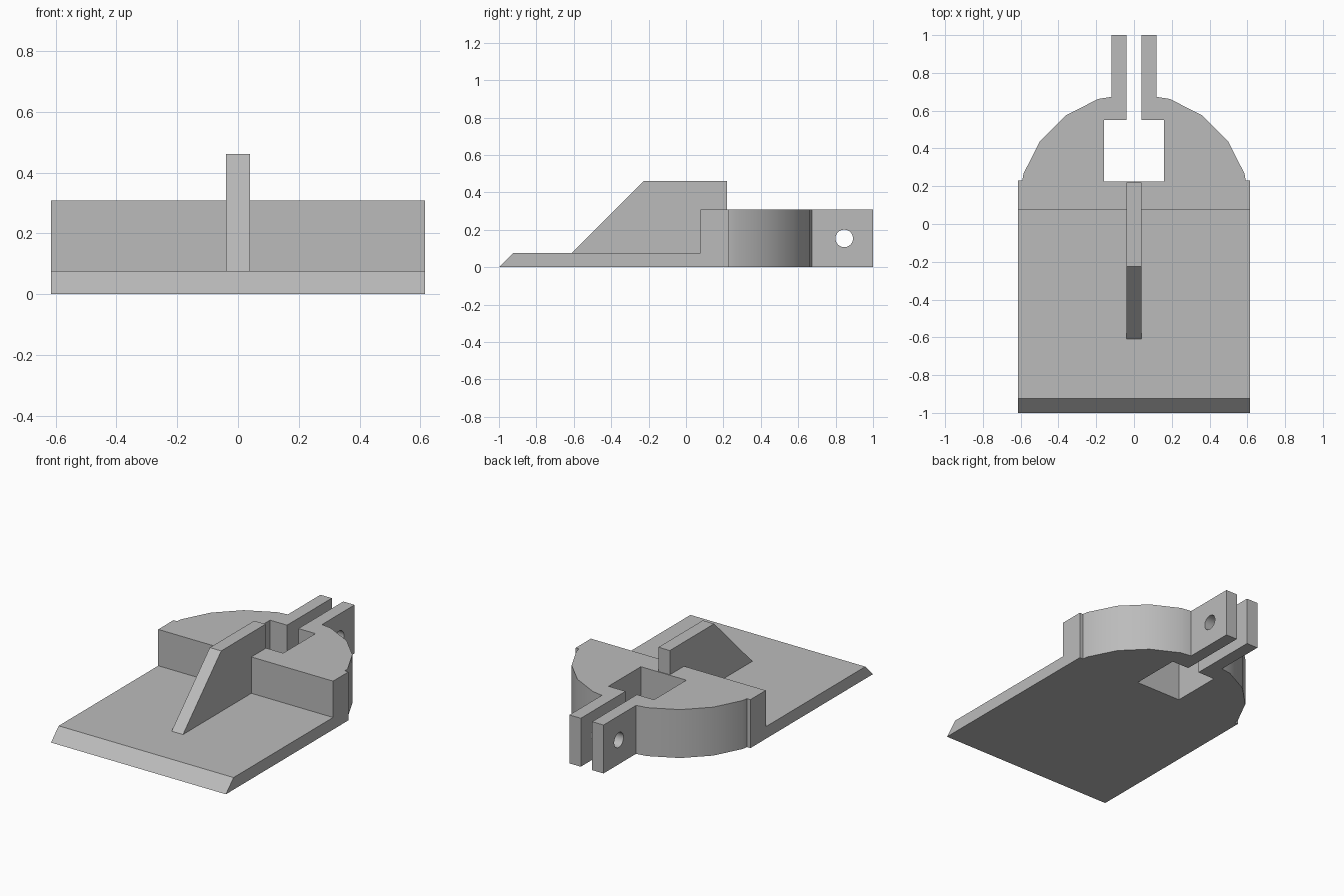
import bpy, bmesh, math
from mathutils import Vector

cube = bpy.data.objects.get("Cube")
if cube:
    bpy.data.objects.remove(cube, do_unlink=True)

grey = bpy.data.materials.new("plain_grey")
grey.use_nodes = True
grey.diffuse_color = (0.5, 0.5, 0.5, 1)
grey.node_tree.nodes["Principled BSDF"].inputs["Base Color"].default_value = (0.5, 0.5, 0.5, 1)

HALF = 0.615      # half width
PLATE = 0.077     # plate thickness
TOP = 0.308       # clamp height
FRONT = 0.077     # clamp front face, also the centre of its rounded back
WALL = 0.225      # front wall of the square window


def prism(name, points, depth):
    """Extrude a closed outline of 3D points along the depth vector."""
    bm = bmesh.new()
    face = bm.faces.new([bm.verts.new(p) for p in points])
    new = bmesh.ops.extrude_face_region(bm, geom=[face])["geom"]
    verts = [v for v in new if isinstance(v, bmesh.types.BMVert)]
    bmesh.ops.translate(bm, verts=verts, vec=Vector(depth))
    bmesh.ops.recalc_face_normals(bm, faces=bm.faces)
    mesh = bpy.data.meshes.new(name)
    bm.to_mesh(mesh)
    bm.free()
    mesh.materials.append(grey)
    obj = bpy.data.objects.new(name, mesh)
    bpy.context.collection.objects.link(obj)
    return obj


def side_prism(name, profile, half):
    return prism(name, [(-half, y, z) for y, z in profile], (2 * half, 0, 0))


def combine(target, tool, operation):
    """Apply a boolean and discard the tool."""
    mod = target.modifiers.new(operation.lower(), "BOOLEAN")
    mod.operation = operation
    mod.solver = "EXACT"
    mod.object = tool
    bpy.ops.object.select_all(action="DESELECT")
    bpy.context.view_layer.objects.active = target
    target.select_set(True)
    bpy.ops.object.modifier_apply(modifier=mod.name)
    bpy.data.objects.remove(tool, do_unlink=True)


# Clamp outline: right half, then mirrored; includes the window and slot
arc = [(HALF * math.cos(math.radians(a)), FRONT + HALF * math.sin(math.radians(a)))
       for a in (18, 36, 54, 72)]
half = [(HALF, FRONT), (HALF, 0.231), (0.591, 0.231), *arc,
        (0.12, 0.673), (0.12, 1), (0.04, 1), (0.04, 0.55), (0.16, 0.55), (0.16, WALL)]
outline = half + [(-x, y) for x, y in reversed(half)]
bracket = prism("clamp_bracket", [(x, y, 0) for x, y in outline], (0, 0, TOP))

# Base plate with a chamfered front edge
plate = side_prism("base_plate", [(-1, 0), (PLATE - 1, PLATE), (0.15, PLATE), (0.15, 0)], HALF)
combine(bracket, plate, "UNION")

# Upright stiffening fin, sunk into the plate and clamp
fin = side_prism("stiffening_fin", [(-0.61, 0.04), (-0.61, PLATE), (-0.226, 0.462),
                                    (0.22, 0.462), (0.22, 0.04)], 0.04)
combine(bracket, fin, "UNION")

# Bolt hole through both tabs
bolt = side_prism("bolt_hole", [(0.846 + 0.047 * math.cos(i * math.tau / 32),
                                 0.154 + 0.047 * math.sin(i * math.tau / 32))
                                for i in range(32)], 0.3)
combine(bracket, bolt, "DIFFERENCE")

# Smooth the rounded back and the hole, keep edges sharp
bpy.ops.object.shade_smooth_by_angle(angle=math.radians(30))
